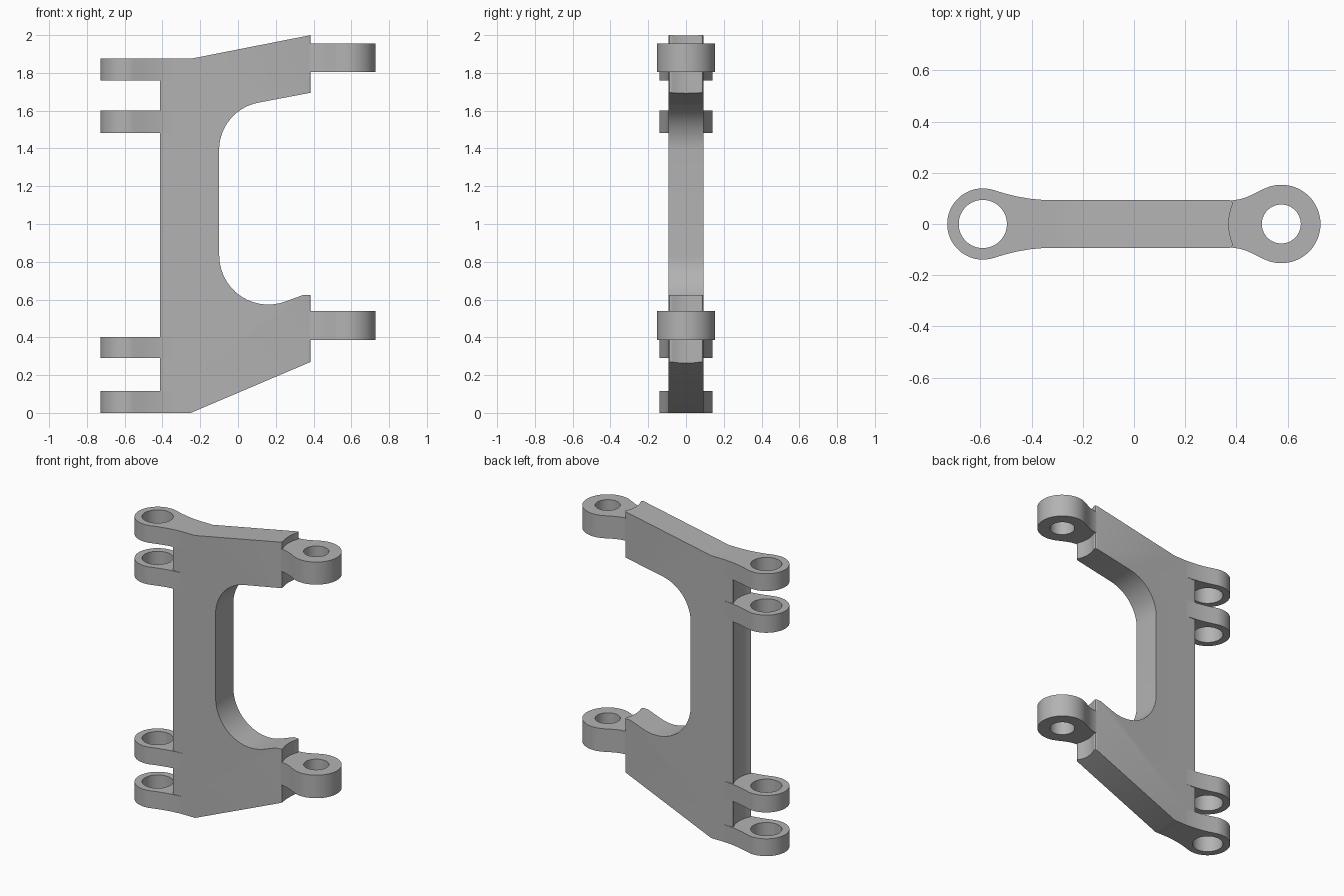
import bpy, bmesh, math
from mathutils import Vector, Matrix

cube = bpy.data.objects.get("Cube")
if cube:
    bpy.data.objects.remove(cube, do_unlink=True)

grey = bpy.data.materials.new("cast grey")
grey.use_nodes = True
COLOUR = (0.45, 0.45, 0.45, 1)
grey.diffuse_color = COLOUR
grey.node_tree.nodes["Principled BSDF"].inputs["Base Color"].default_value = COLOUR

HALF = 0.093                    # half thickness of the plate
PIN_L, PIN_R = -0.59, 0.575     # pin axes of the two sides


def prism(name, outline, low, high, upright=True, round_x=None):
    """Extrude an outline along z, or along y when not upright."""
    bm = bmesh.new()
    place = (lambda p: (p[0], p[1], low)) if upright else (lambda p: (p[0], low, p[1]))
    face = bm.faces.new([bm.verts.new(place(p)) for p in outline])
    grown = bmesh.ops.extrude_face_region(bm, geom=[face])["geom"]
    step = Vector((0, 0, high - low)) if upright else Vector((0, high - low, 0))
    bmesh.ops.translate(bm, vec=step, verts=[g for g in grown if isinstance(g, bmesh.types.BMVert)])
    if round_x is not None:
        edges = [e for e in bm.edges
                 if all(abs(v.co.x - round_x) < 1e-4 for v in e.verts)
                 and abs(e.verts[0].co.y - e.verts[1].co.y) < 1e-4]
        bmesh.ops.bevel(bm, geom=edges, offset=0.012, segments=3, profile=0.5, affect='EDGES')
    bmesh.ops.recalc_face_normals(bm, faces=bm.faces)
    mesh = bpy.data.meshes.new(name)
    bm.to_mesh(mesh)
    bm.free()
    mesh.materials.append(grey)
    obj = bpy.data.objects.new(name, mesh)
    bpy.context.collection.objects.link(obj)
    return obj


def combine(target, tool, operation):
    """Boolean the tool into the target and remove the tool."""
    bpy.context.view_layer.objects.active = target
    mod = target.modifiers.new("join", 'BOOLEAN')
    mod.operation, mod.solver, mod.object = operation, 'EXACT', tool
    bpy.ops.object.modifier_apply(modifier=mod.name)
    bpy.data.objects.remove(tool, do_unlink=True)


def fillet(before, corner, after, radius, steps=14):
    """Points of a round between two straight edges."""
    b, c, a = Vector(before), Vector(corner), Vector(after)
    u, v = (b - c).normalized(), (a - c).normalized()
    half = u.angle(v) / 2
    centre = c + (u + v).normalized() * radius / math.sin(half)
    start = c + u * radius / math.tan(half) - centre
    end = c + v * radius / math.tan(half) - centre
    turn = start.angle_signed(end)
    return [centre + Matrix.Rotation(-turn * i / steps, 2) @ start for i in range(steps + 1)]


def circle(x, radius, count=64):
    return [(x + radius * math.cos(math.tau * i / count),
             radius * math.sin(math.tau * i / count)) for i in range(count)]


def lug_outline(pin, side, radius, neck, start):
    """Round eye blending through a flared neck into the plate."""
    arc = [math.radians(start) * (1 - 2 * i / 40) for i in range(41)]
    eye = [(pin + side * radius * math.cos(t), radius * math.sin(t)) for t in arc]
    upper = [(pin - side * d, y) for d, y in neck]
    lower = [(x, -y) for x, y in reversed(upper)]
    return upper + eye + lower


# C-shaped plate
upper_round = fillet((0.385, 1.695), (-0.1, 1.603), (-0.1, 1.0), 0.255)
lower_round = fillet((-0.1, 1.0), (-0.098, 0.455), (0.33, 0.62), 0.26)
profile = [(-0.412, 0), (-0.412, 1.875), (-0.25, 1.875), (0.385, 2.0), (0.385, 1.695)]
profile += upper_round + lower_round
profile += [(0.325, 0.617), (0.345, 0.624), (0.385, 0.625), (0.385, 0.27), (-0.25, 0)]
bracket = prism("hinge_bracket", profile, -HALF, HALF, upright=False, round_x=0.385)

# Hollow clearance in both plate ends
for pin, radius in ((PIN_L, 0.2), (PIN_R, 0.205)):
    combine(bracket, prism("relief_cutter", circle(pin, radius, 96), -0.1, 2.1), 'DIFFERENCE')

# Paired thin lugs on the right-hand (-x) side
neck_l = [(0.29, 0.0915), (0.24, 0.0935), (0.19, 0.098), (0.14, 0.106), (0.09, 0.118)]
for low, high in ((0, 0.115), (0.29, 0.403), (1.483, 1.6), (1.76, 1.875)):
    outline = lug_outline(PIN_L, -1, 0.139, neck_l, 107)
    combine(bracket, prism("thin_lug", outline, low, high), 'UNION')

# Single thick lugs on the left-hand (+x) side
neck_r = [(0.26, 0.0915), (0.19, 0.0925), (0.165, 0.096), (0.14, 0.103), (0.11, 0.116), (0.08, 0.131)]
for low, high in ((0.387, 0.54), (1.805, 1.955)):
    outline = lug_outline(PIN_R, 1, 0.153, neck_r, 115)
    combine(bracket, prism("thick_lug", outline, low, high), 'UNION')

# Pin bores
for pin, radius in ((PIN_L, 0.094), (PIN_R, 0.076)):
    combine(bracket, prism("bore_cutter", circle(pin, radius), -0.1, 2.1), 'DIFFERENCE')

bpy.ops.object.select_all(action='DESELECT')
bracket.select_set(True)
bpy.context.view_layer.objects.active = bracket
bpy.ops.object.shade_smooth_by_angle(angle=math.radians(30))
